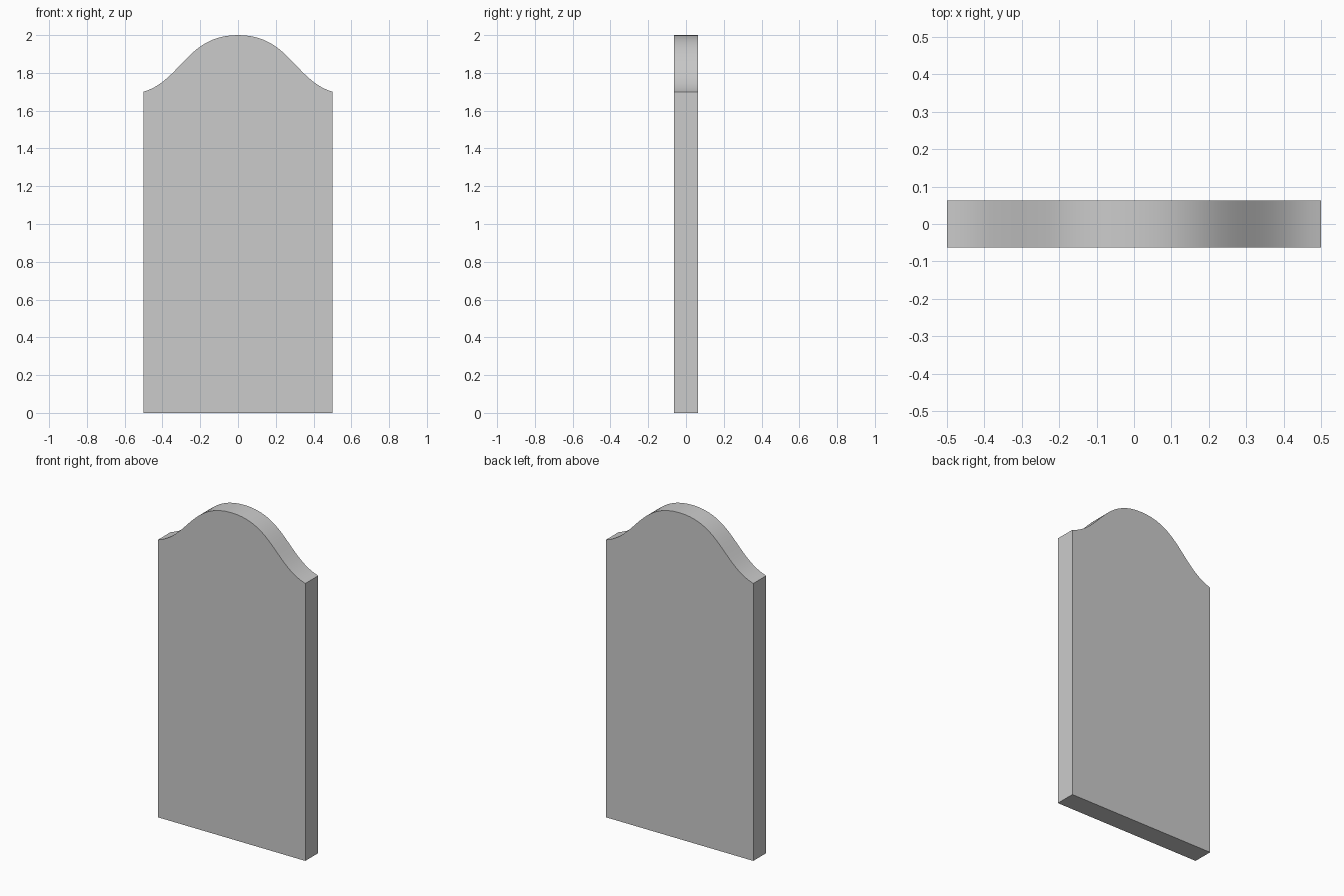
import bpy, bmesh, math
from mathutils import Vector
from mathutils.geometry import interpolate_bezier

if "Cube" in bpy.data.objects:
    bpy.data.objects.remove(bpy.data.objects["Cube"])

HALF_DEPTH = 0.0625

# Right half of the ogee crown, from peak to shoulder, then mirrored
right = interpolate_bezier(Vector((0, 0, 2)), Vector((0.27, 0, 2)),
                           Vector((0.3, 0, 1.76)), Vector((0.5, 0, 1.7)), 21)
left = [Vector((-p.x, 0, p.z)) for p in reversed(right[1:])]
outline = [Vector((-0.5, 0, 0)), Vector((0.5, 0, 0))]
outline += list(reversed(right)) + list(reversed(left))

# Headstone-shaped slab: front outline extruded to the back
bm = bmesh.new()
front = bm.faces.new([bm.verts.new((p.x, -HALF_DEPTH, p.z)) for p in outline])
back = bmesh.ops.extrude_face_region(bm, geom=[front], use_keep_orig=True)
bmesh.ops.translate(bm, vec=(0, 2 * HALF_DEPTH, 0),
                    verts=[g for g in back["geom"] if isinstance(g, bmesh.types.BMVert)])
bmesh.ops.recalc_face_normals(bm, faces=bm.faces)

mesh = bpy.data.meshes.new("arched_slab")
bm.to_mesh(mesh)
bm.free()
slab = bpy.data.objects.new("arched_slab", mesh)
bpy.context.collection.objects.link(slab)

# Smooth crown, sharp slab edges
bpy.context.view_layer.objects.active = slab
slab.select_set(True)
bpy.ops.object.shade_smooth_by_angle(angle=math.radians(30))
